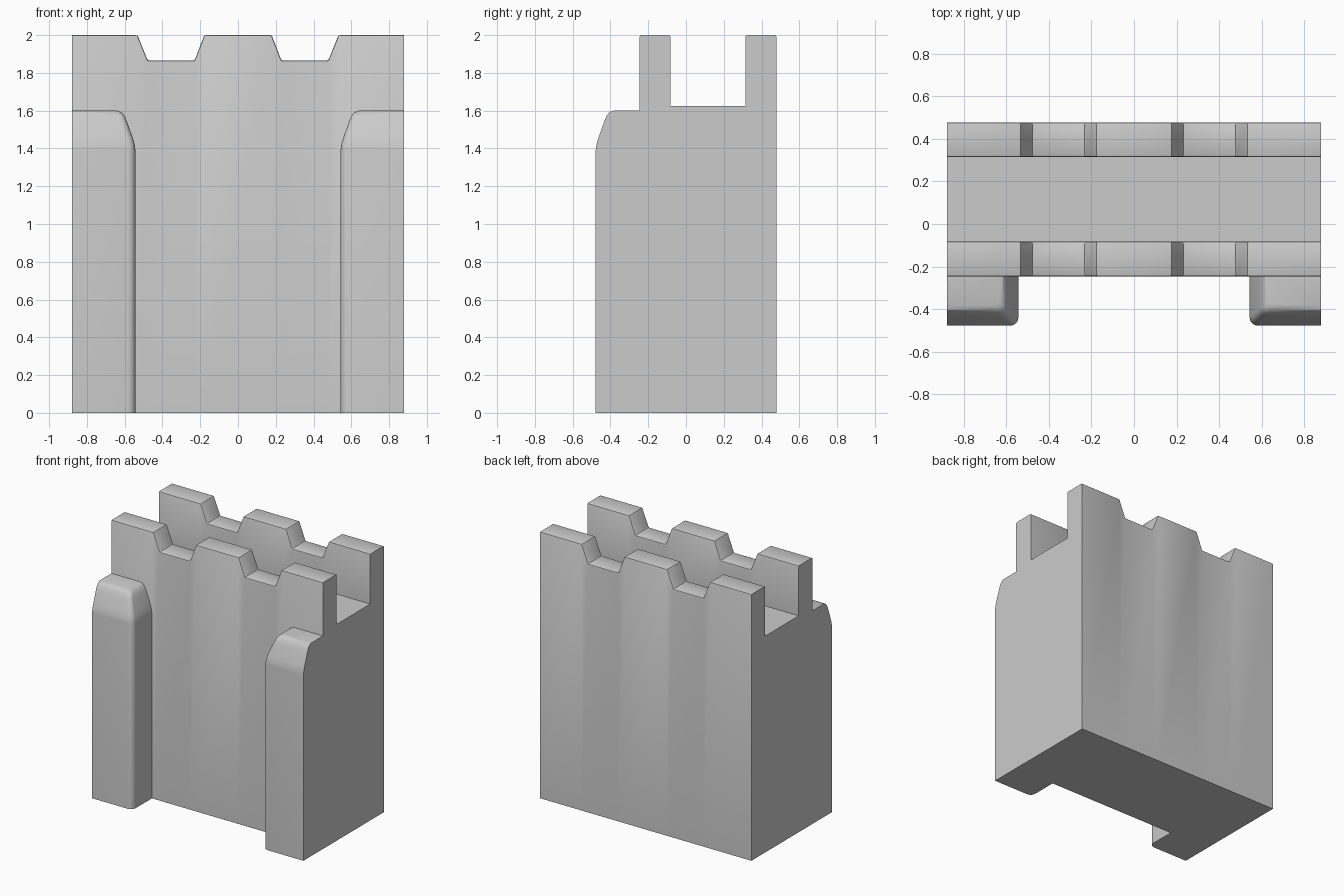
import bpy, bmesh, math

if "Cube" in bpy.data.objects:
    bpy.data.objects.remove(bpy.data.objects["Cube"])

stone = bpy.data.materials.new("grey stone")
stone.diffuse_color = (0.6, 0.6, 0.6, 1)
stone.use_nodes = True
stone.node_tree.nodes["Principled BSDF"].inputs["Base Color"].default_value = stone.diffuse_color

W, D = 0.878, 0.478            # half width, half depth
FACE = -0.246                  # front plane of the wall


def finish(bm, name):
    bmesh.ops.recalc_face_normals(bm, faces=bm.faces)
    mesh = bpy.data.meshes.new(name)
    bm.to_mesh(mesh)
    bm.free()
    mesh.materials.append(stone)
    ob = bpy.data.objects.new(name, mesh)
    bpy.context.collection.objects.link(ob)
    bpy.ops.object.select_all(action='DESELECT')
    ob.select_set(True)
    bpy.context.view_layer.objects.active = ob
    bpy.ops.object.shade_smooth_by_angle(angle=math.radians(30))
    return ob


def loft(sections, closed_ends=True):
    bm = bmesh.new()
    rings = [[bm.verts.new(p) for p in s] for s in sections]
    n = len(rings[0])
    for a, b in zip(rings, rings[1:]):
        for i in range(n):
            j = (i + 1) % n
            bm.faces.new((a[i], a[j], b[j], b[i]))
    if closed_ends:
        bm.faces.new(rings[0])
        bm.faces.new(rings[-1])
    return bm


# Wall: U-shaped section with walkway, lofted across the battlement steps
half = [(0.178, 2.0), (0.23, 1.866), (0.478, 1.866), (0.532, 2.0), (W, 2.0)]
stations = [(-x, h) for x, h in reversed(half)] + half
floor, y1, y2 = 1.625, -0.083, 0.315
bm = loft([[(x, FACE, 0), (x, FACE, h), (x, y1, h), (x, y1, floor),
            (x, y2, floor), (x, y2, h), (x, D, h), (x, D, 0)]
           for x, h in stations])

# Soften the battlement edges
edges = [e for e in bm.edges
         if all(v.co.z > 1.8 for v in e.verts)
         and not all(abs(v.co.x) > W - 0.001 for v in e.verts)]
bmesh.ops.bevel(bm, geom=edges, offset=0.009, segments=2, profile=0.5,
                affect='EDGES', clamp_overlap=True)
finish(bm, "battlement_wall")

# Buttresses: rounded inner corner, tapering shoulder at the top
levels = [(0, 0), (1.39, 0), (1.42, 0.004), (1.45, 0.012), (1.55, 0.048),
          (1.575, 0.059), (1.592, 0.073), (1.6, 0.095)]
INNER, R, BACK = 0.543, 0.04, FACE + 0.004


def buttress_section(side, z, d):
    r = R * (1 - d / 0.2)
    cx, cy = INNER + d + r, -D + d + r
    arc = [(cx - r * math.cos(a), cy - r * math.sin(a))
           for a in (math.pi / 2 * k / 4 for k in range(5))]
    pts = [(W, BACK), (INNER + d, BACK)] + arc + [(W, -D + d)]
    return [(side * x, y, z) for x, y in pts]


for side, name in ((-1, "left_buttress"), (1, "right_buttress")):
    finish(loft([buttress_section(side, z, d) for z, d in levels]), name)
